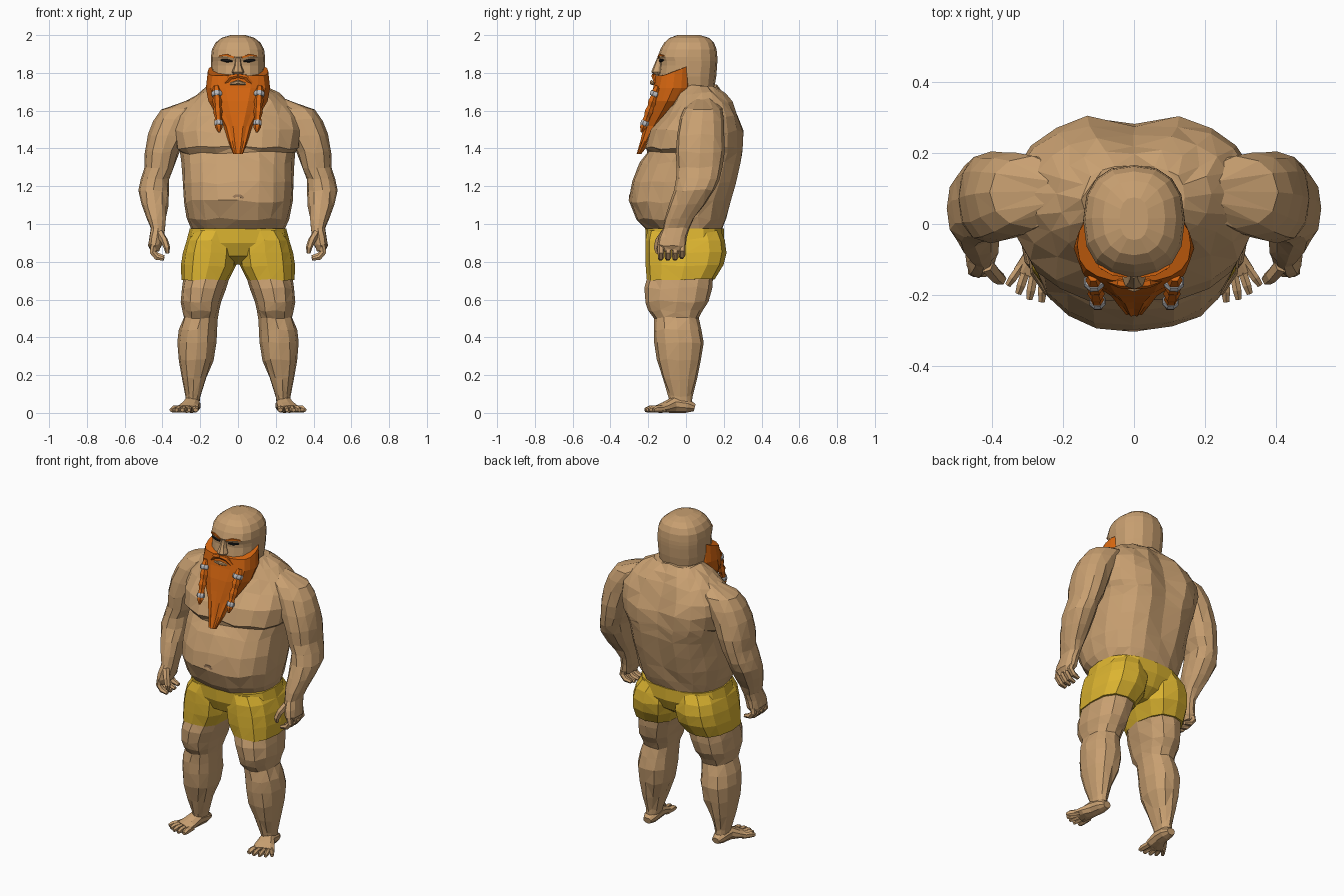
import bpy, bmesh, math, random
from mathutils import Vector

random.seed(4)


def material(name, rgb):
    m = bpy.data.materials.new(name)
    m.diffuse_color = (*rgb, 1)
    return m


SKIN = material("skin", (0.58, 0.35, 0.165))
DARK_SKIN = material("dark_skin", (0.36, 0.21, 0.11))
YELLOW = material("yellow_cloth", (0.72, 0.46, 0.03))
ORANGE = material("orange_hair", (0.66, 0.13, 0.005))
BLACK = material("black", (0.01, 0.01, 0.01))
SILVER = material("silver", (0.5, 0.5, 0.52))


def loft(name, rings, mat, mirror=False, facet=0.0):
    """Skin a list of equal-length point rings and cap both ends.
    facet > 0 nudges the points and splits the quads for chiselled planes."""
    bm = bmesh.new()
    vs = [[bm.verts.new(p) for p in r] for r in rings]
    n = len(vs[0])
    for a, b in zip(vs, vs[1:]):
        for i in range(n):
            j = (i + 1) % n
            bm.faces.new((a[i], a[j], b[j], b[i]))
    bm.faces.new(vs[0][::-1])
    bm.faces.new(vs[-1])
    bmesh.ops.recalc_face_normals(bm, faces=bm.faces)
    if facet:
        for v in bm.verts:
            v.co += Vector([random.uniform(-facet, facet) * k for k in (1, 1, 2.5)])
        bmesh.ops.triangulate(bm, faces=bm.faces, quad_method='SHORT_EDGE')
    me = bpy.data.meshes.new(name)
    bm.to_mesh(me)
    bm.free()
    me.materials.append(mat)
    ob = bpy.data.objects.new(name, me)
    bpy.context.collection.objects.link(ob)
    if mirror:
        ob.modifiers.new("mirror", 'MIRROR')
    return ob


def ring(z, x0, x1, yf, yb, n=12, p=2.3, groove=0.0, notch=0.0):
    """Horizontal superellipse between x0..x1 and front yf..back yb."""
    cx, cy, rx, ry = (x0 + x1) / 2, (yf + yb) / 2, (x1 - x0) / 2, (yb - yf) / 2
    pts = []
    for k in range(n):
        a = 2 * math.pi * k / n
        c, s = math.cos(a), math.sin(a)
        x = cx + rx * math.copysign(abs(c) ** (2 / p), c)
        y = cy + ry * math.copysign(abs(s) ** (2 / p), s)
        if abs(c) < 0.01:
            y += notch if s < 0 else -groove
        pts.append(Vector((x, y, z)))
    return pts


def stack(name, rows, mat, mirror=False, facet=0.0, **kw):
    return loft(name, [ring(*r, **kw) for r in rows], mat, mirror, facet)


def tube(name, path, mat, n=6, ref=(1, 0, 0), mirror=True):
    """Tube along (x, y, z, radius across, radius up) points."""
    pos = [Vector(p[:3]) for p in path]
    rings = []
    for i, p in enumerate(path):
        d = (pos[min(i + 1, len(pos) - 1)] - pos[max(i - 1, 0)]).normalized()
        u = Vector(ref).cross(d).normalized()
        v = d.cross(u)
        angles = [2 * math.pi * (k + 0.5) / n for k in range(n)]
        rings.append([pos[i] + u * p[3] * math.cos(a) + v * p[4] * math.sin(a) for a in angles])
    return loft(name, rings, mat, mirror)


# Torso: belly, chest with fold below, spine groove, sloping neck
torso = [  # z, half width, front, back, spine groove, chest notch
    (0.90, 0.235, -0.18, 0.18, 0, 0), (0.97, 0.245, -0.20, 0.19, 0, 0),
    (1.03, 0.272, -0.265, 0.215, 0.005, 0), (1.12, 0.288, -0.302, 0.245, 0.015, 0),
    (1.22, 0.295, -0.288, 0.275, 0.02, 0), (1.32, 0.297, -0.243, 0.30, 0.025, 0),
    (1.375, 0.305, -0.208, 0.31, 0.03, 0), (1.405, 0.328, -0.228, 0.312, 0.03, 0.015),
    (1.49, 0.345, -0.195, 0.312, 0.035, 0.015), (1.57, 0.335, -0.125, 0.285, 0.035, 0.01),
    (1.64, 0.28, -0.08, 0.25, 0.03, 0), (1.69, 0.215, -0.05, 0.213, 0.015, 0),
    (1.735, 0.145, -0.02, 0.168, 0, 0)]
loft("torso", [ring(z, -w, w, f, b, 20, 2.4, g, c) for z, w, f, b, g, c in torso], SKIN, facet=0.004)
tube("navel", [(-0.028, -0.292, 1.135, 0.008, 0.01), (-0.012, -0.295, 1.15, 0.01, 0.01),
               (0.012, -0.295, 1.15, 0.01, 0.01), (0.028, -0.292, 1.135, 0.008, 0.01)],
     DARK_SKIN, 4, (0, 0, 1), False)

# Shorts: hips and two short legs
stack("shorts_hips", [(0.785, -0.09, 0.09, -0.10, 0.10), (0.83, -0.22, 0.22, -0.18, 0.165),
                      (0.90, -0.275, 0.275, -0.212, 0.20), (0.975, -0.256, 0.256, -0.216, 0.20)],
      YELLOW, n=16, p=2.6)
stack("shorts_leg", [(0.705, 0.05, 0.298, -0.208, 0.152), (0.78, 0.008, 0.302, -0.215, 0.198),
                     (0.85, 0.0, 0.292, -0.217, 0.214), (0.91, 0.005, 0.272, -0.214, 0.204),
                     (0.968, 0.0, 0.235, -0.205, 0.185)],
      YELLOW, True, p=2.6, facet=0.002)

# Legs: thigh, knee crease, calf, ankle
stack("leg", [(0.03, 0.205, 0.275, -0.08, 0.03), (0.09, 0.198, 0.277, -0.093, 0.033),
              (0.18, 0.168, 0.296, -0.125, 0.055), (0.28, 0.13, 0.316, -0.155, 0.082),
              (0.37, 0.113, 0.322, -0.166, 0.093), (0.44, 0.113, 0.311, -0.17, 0.082),
              (0.50, 0.11, 0.288, -0.17, 0.068), (0.54, 0.10, 0.292, -0.20, 0.09),
              (0.59, 0.088, 0.302, -0.217, 0.122), (0.66, 0.066, 0.299, -0.22, 0.14),
              (0.73, 0.04, 0.288, -0.20, 0.145)], SKIN, True, 0.003, p=2.3)

# Feet and toes
tube("foot", [(0.236, 0.045, 0.028, 0.026, 0.02), (0.238, 0.005, 0.038, 0.042, 0.038),
              (0.245, -0.06, 0.045, 0.044, 0.045), (0.262, -0.11, 0.03, 0.06, 0.03),
              (0.278, -0.15, 0.02, 0.068, 0.02)], SKIN, 10, (0, 0, 1))
toes = [(0.226, -0.13, 0.224, -0.213, 0.019), (0.255, -0.13, 0.260, -0.219, 0.014),
        (0.28, -0.13, 0.295, -0.212, 0.014), (0.30, -0.12, 0.326, -0.196, 0.014),
        (0.312, -0.11, 0.355, -0.172, 0.013)]
for i, (x0, y0, x1, y1, r) in enumerate(toes):
    xm, ym = x0 * 0.3 + x1 * 0.7, y0 * 0.3 + y1 * 0.7
    tube(f"toe_{i + 1}", [(x0, y0, 0.02, r, 0.019), (xm, ym, 0.02, r, 0.019),
                          (x1, y1, 0.015, r * 0.7, 0.011)], SKIN, 6, (0, 0, 1))

# Arms: shoulder, elbow, forearm, palm
stack("arm", [(0.86, 0.415, 0.466, -0.135, -0.015), (0.89, 0.40, 0.476, -0.15, 0.0),
              (0.93, 0.39, 0.472, -0.142, 0.005), (0.975, 0.385, 0.462, -0.125, 0.018),
              (1.03, 0.378, 0.482, -0.115, 0.045), (1.10, 0.37, 0.51, -0.09, 0.10),
              (1.18, 0.366, 0.526, -0.062, 0.15), (1.24, 0.362, 0.512, -0.05, 0.178),
              (1.30, 0.335, 0.498, -0.05, 0.192), (1.38, 0.312, 0.494, -0.055, 0.202),
              (1.47, 0.27, 0.475, -0.05, 0.203), (1.55, 0.22, 0.447, -0.035, 0.203),
              (1.61, 0.17, 0.405, -0.01, 0.19), (1.66, 0.14, 0.25, 0.03, 0.15)],
      SKIN, True, 0.003, p=2.3)

# Curled fingers and thumb
for i, y in enumerate((-0.132, -0.094, -0.056, -0.02)):
    d = 0.01 if i == 3 else 0.0
    tube(f"finger_{i + 1}", [(0.445, y, 0.89, 0.018, 0.018), (0.452, y, 0.85 + d, 0.018, 0.018),
                             (0.43, y, 0.824 + d, 0.017, 0.017), (0.392, y - 0.003, 0.815 + d, 0.011, 0.013)],
         SKIN, 6, (0, 1, 0))
tube("thumb", [(0.415, -0.115, 0.95, 0.025, 0.022), (0.39, -0.145, 0.91, 0.021, 0.02),
               (0.376, -0.155, 0.875, 0.018, 0.017), (0.374, -0.15, 0.845, 0.01, 0.01)], SKIN)

# Head: bald skull
head = [(1.64, 0.12, -0.05, 0.14), (1.72, 0.13, -0.12, 0.15), (1.78, 0.14, -0.147, 0.16),
        (1.84, 0.142, -0.138, 0.165), (1.862, 0.143, -0.14, 0.166), (1.885, 0.143, -0.15, 0.166),
        (1.925, 0.138, -0.136, 0.162), (1.96, 0.119, -0.115, 0.148), (1.985, 0.088, -0.088, 0.122),
        (2.0, 0.04, -0.045, 0.075)]
loft("head", [ring(z, -w, w, f, b, 16, 2.4) for z, w, f, b in head], SKIN)

# Face: nose, eyes, brows, lips
stack("nose", [(1.79, -0.024, 0.024, -0.17, -0.12), (1.805, -0.033, 0.033, -0.184, -0.12),
               (1.835, -0.02, 0.02, -0.172, -0.12), (1.88, -0.012, 0.012, -0.153, -0.12)], SKIN, n=8)
tube("eye", [(0.03, -0.137, 1.862, 0.008, 0.004), (0.058, -0.132, 1.866, 0.008, 0.011),
             (0.09, -0.122, 1.868, 0.008, 0.004)], BLACK, 6, (0, 0, 1))
tube("eyebrow", [(0.02, -0.147, 1.881, 0.006, 0.006), (0.06, -0.139, 1.895, 0.008, 0.008),
                 (0.1, -0.118, 1.89, 0.005, 0.004)], ORANGE, 4, (0, 0, 1))
tube("lips", [(-0.042, -0.17, 1.742, 0.006, 0.005), (0, -0.183, 1.75, 0.01, 0.013),
              (0.042, -0.17, 1.742, 0.006, 0.005)], SKIN, 6, (0, 0, 1), False)

# Moustache over the mouth
tube("moustache", [(0.0, -0.172, 1.785, 0.012, 0.012), (0.04, -0.166, 1.778, 0.015, 0.015),
                   (0.07, -0.156, 1.745, 0.012, 0.012)], ORANGE, 6, (0, 1, 0))

# Beard: ridged wedge that tapers to a blunt point
rows = [(1.785, 0.16, -0.163, 0.045), (1.72, 0.17, -0.178, 0.042), (1.65, 0.157, -0.198, 0.0),
        (1.58, 0.115, -0.212, -0.06), (1.52, 0.077, -0.225, -0.115), (1.44, 0.052, -0.243, -0.18),
        (1.37, 0.026, -0.262, -0.238)]
beard = []
for i, (z, w, f, b) in enumerate(rows):
    pts = ring(z, -w, w, f, b, 20, 2.5 if i < 2 else 2.2)
    for k, p in enumerate(pts):
        if i == 0:  # sideburns rise towards the back
            p.z += 0.055 * max(0, min(1, (p.y + 0.12) / 0.14))
        elif k % 2:
            p.x *= 0.96
            p.y += 0.005 if p.y < (f + b) / 2 else 0
    beard.append(pts)
loft("beard", beard, ORANGE)

# Braids with metal rings
top, end = Vector((0.115, -0.148, 1.73)), Vector((0.1, -0.236, 1.485))
radii = [0.015, 0.024, 0.02, 0.026, 0.019, 0.025, 0.018, 0.02, 0.02, 0.006]
tube("braid", [(*top.lerp(end, i / 9), r, r) for i, r in enumerate(radii)], ORANGE, 6)
for i, (t, r) in enumerate(((0.17, 0.03), (0.8, 0.024))):
    tube(f"braid_ring_{i + 1}", [(*top.lerp(end, t + dt), r * k, r * k)
                                 for dt, k in ((-0.05, 0.85), (-0.02, 1), (0.02, 1), (0.05, 0.85))], SILVER, 8)
